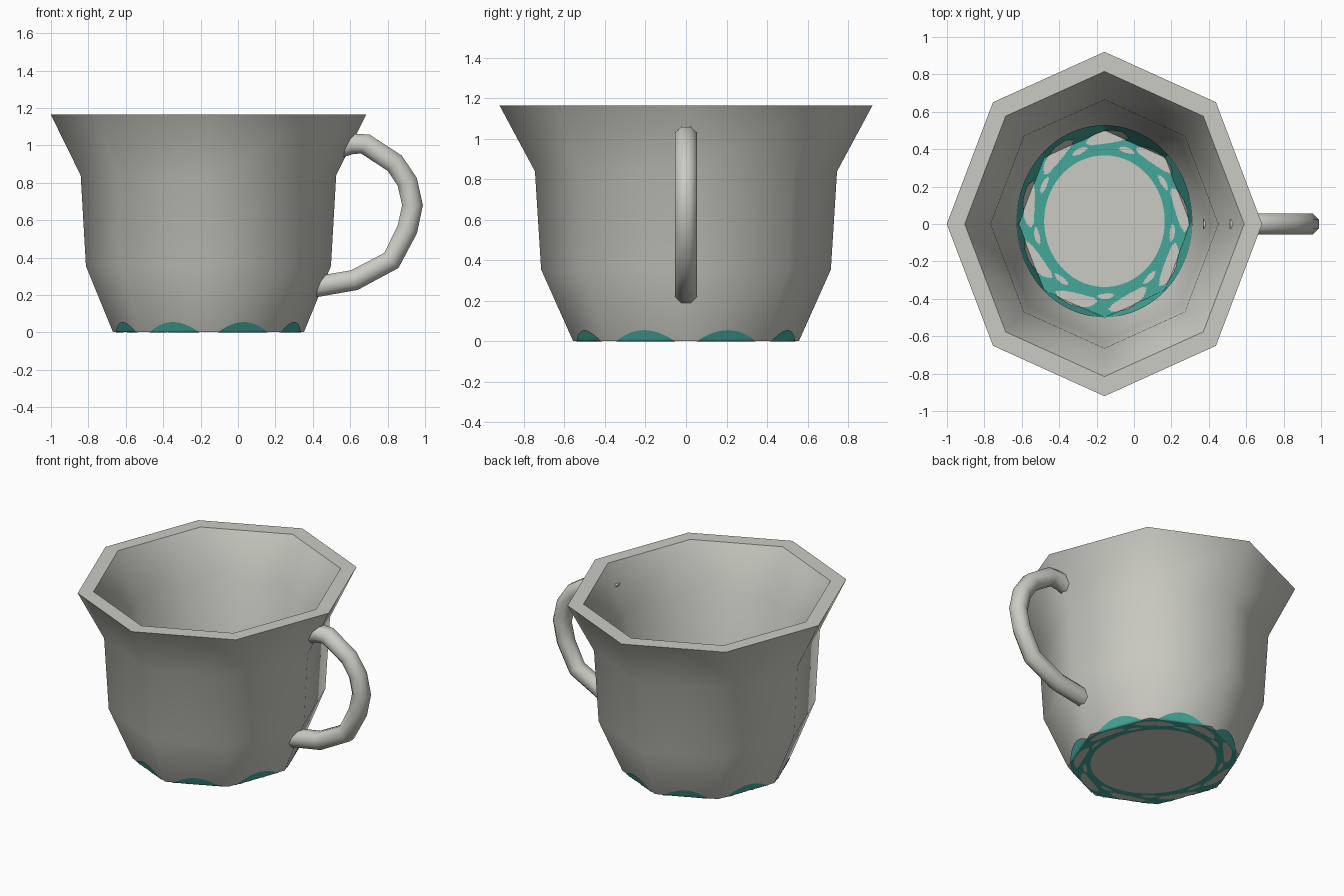
import bpy, bmesh, math
from mathutils import Vector

if "Cube" in bpy.data.objects:
    bpy.data.objects.remove(bpy.data.objects["Cube"])

CX = -0.158          # cup axis
RY = 1.092           # cup is slightly wider in y
LIFT = 0.003         # room for the painted plate under the base


def material(name, col):
    m = bpy.data.materials.new(name)
    m.diffuse_color = (*col, 1)
    m.use_nodes = True
    m.node_tree.nodes["Principled BSDF"].inputs["Base Color"].default_value = m.diffuse_color
    return m


glaze = material("pale_grey_glaze", (0.60, 0.60, 0.55))
teal = material("teal_paint", (0.06, 0.39, 0.33))


def finish(name, bm, mat, angle=50, recalc=True):
    if recalc:
        bmesh.ops.recalc_face_normals(bm, faces=bm.faces[:])
    me = bpy.data.meshes.new(name)
    bm.to_mesh(me)
    bm.free()
    me.materials.append(mat)
    ob = bpy.data.objects.new(name, me)
    bpy.context.collection.objects.link(ob)
    bpy.ops.object.select_all(action='DESELECT')
    ob.select_set(True)
    bpy.context.view_layer.objects.active = ob
    bpy.ops.object.shade_smooth_by_angle(angle=math.radians(angle))
    return ob


def loft(bm, rings):
    """Bridge closed rings of points and cap both ends."""
    vs = [[bm.verts.new(p) for p in r] for r in rings]
    n = len(vs[0])
    for a, b in zip(vs, vs[1:]):
        for i in range(n):
            j = (i + 1) % n
            bm.faces.new((a[i], a[j], b[j], b[i]))
    bm.faces.new(vs[0][::-1])
    bm.faces.new(vs[-1])


# cup body: octagonal outer wall, rim, inner wall and floor
FLOOR_R, FLOOR_Z = 0.46, 0.06
profile = [(0.511, LIFT), (0.655, 0.355), (0.683, 0.84), (0.843, 1.165),
           (0.747, 1.165), (0.608, 0.88), (0.575, 0.385), (FLOOR_R, FLOOR_Z)]
bm = bmesh.new()
loft(bm, [[(CX + r * math.cos(k * math.pi / 4), RY * r * math.sin(k * math.pi / 4), z)
           for k in range(8)] for r, z in profile])
finish("cup_body", bm, glaze)

# handle: eight-sided tube along a bent path
path = [Vector((x, 0, z)) for x, z in
        [(0.53, 0.985), (0.605, 1.008), (0.68, 1.008), (0.838, 0.905), (0.905, 0.805),
         (0.933, 0.68), (0.905, 0.55), (0.82, 0.385), (0.622, 0.28), (0.38, 0.238)]]
rings = []
for i, p in enumerate(path):
    t = (path[min(i + 1, len(path) - 1)] - path[max(i - 1, 0)]).normalized()
    side = Vector((0, 1, 0))
    up = t.cross(side)
    rings.append([p + 0.06 * (side * math.cos(a) + up * math.sin(a))
                  for a in [(k + 0.5) * math.pi / 4 for k in range(8)]])
bm = bmesh.new()
loft(bm, rings)
finish("handle", bm, glaze)


def painted(v, a, inner):
    """Woven ring: long oval gaps outside, small gaps between them inside."""
    if v < inner or v > 1:
        return False
    w = (v - inner) / (1 - inner)
    step = 2 * math.pi / 9
    d = ((a + 0.2 + 0.15 * (w - 0.6)) % step) / step - 0.5
    big = (d / 0.36) ** 2 + ((w - 0.60 + 0.25 * d) / 0.23) ** 2 < 1
    e = (d % 1) - 0.5
    small = (e / 0.17) ** 2 + ((w - 0.30) / 0.09) ** 2 < 1
    return not (big or small)


def octagon_norm(p, q):
    return max(p * math.cos(b) + q * math.sin(b)
               for b in [(k + 0.5) * math.pi / 4 for k in range(8)]) / math.cos(math.pi / 8)


def ring_pattern(name, radius, z0, slope, umax, inner, shift, swell, flip):
    """Thin painted skin on a flat octagon that climbs the wall past its edge."""
    na, nr = 252, 44
    bm = bmesh.new()
    grid = {}

    def vert(i, j):
        key = (i % na, j)
        if key not in grid:
            a = 2 * math.pi * i / na
            u = umax * (inner + (1 - inner) * j / nr)
            p, q = u * math.cos(a), u * math.sin(a) + shift
            g = octagon_norm(p, q)
            s = radius * (swell if g > 1 else 1)
            grid[key] = bm.verts.new((CX + s * p, RY * s * q, z0 + max(0, g - 1) * slope))
        return grid[key]

    for i in range(na):
        for j in range(nr):
            v = inner + (1 - inner) * (j + 0.5) / nr
            if painted(v, 2 * math.pi * (i + 0.5) / na, inner):
                f = [vert(i, j), vert(i, j + 1), vert(i + 1, j + 1), vert(i + 1, j)]
                bm.faces.new(f[::-1] if flip else f)
    finish(name, bm, teal, recalc=False)


# painted ring under the base and on the inside floor
ring_pattern("base_pattern", 0.511, 0.0, 1.25, 0.965, 0.76, 0.0, 1.008, True)
ring_pattern("floor_pattern", FLOOR_R, FLOOR_Z + 0.004, 1.30, 1.03, 0.68, 0.03, 0.992, False)
